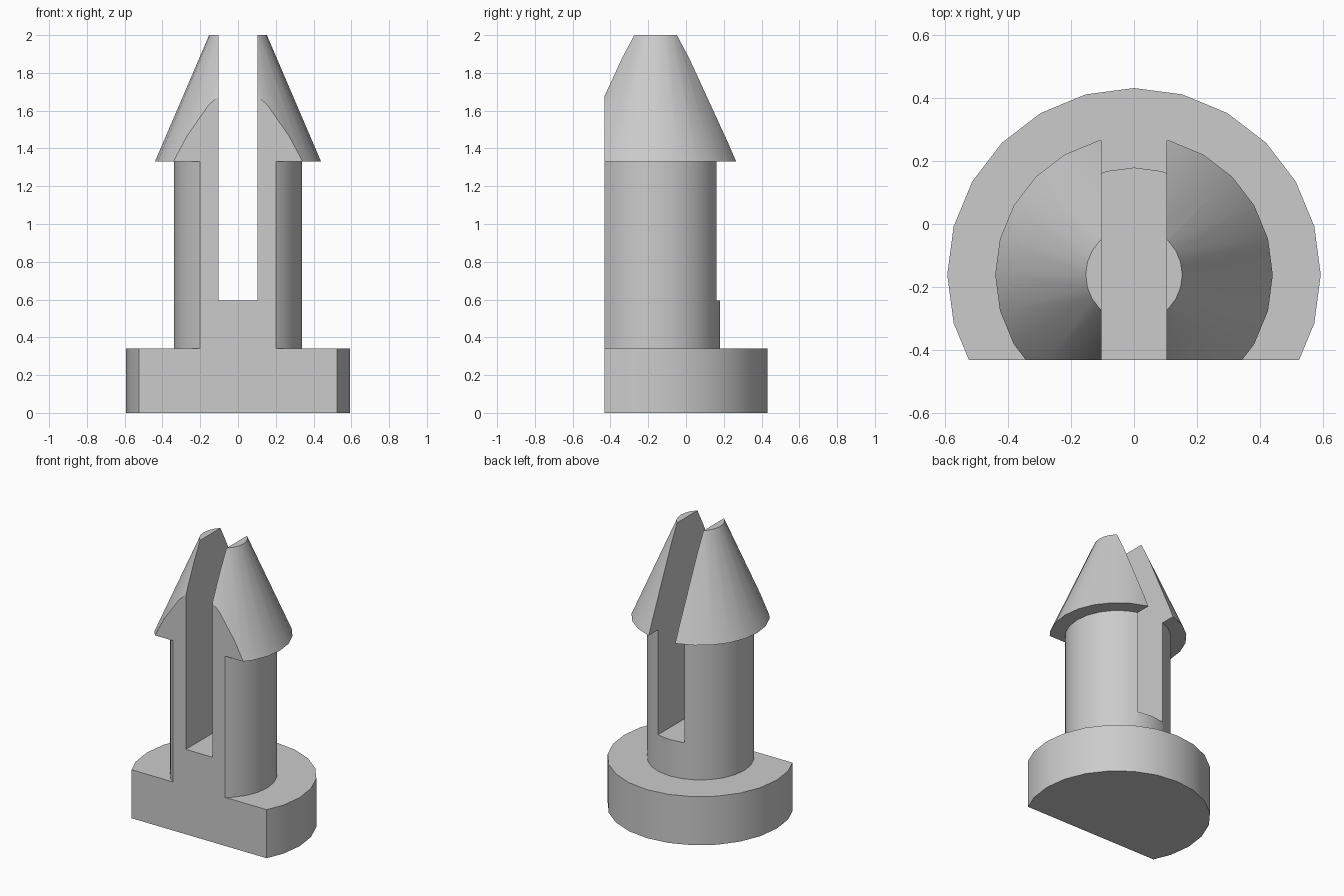
import bpy, bmesh, math
from mathutils import Matrix, Vector

default = bpy.data.objects.get("Cube")
if default:
    bpy.data.objects.remove(default, do_unlink=True)

AXIS_Y = -0.161      # centre line of the turned shape
FRONT_Y = -0.431     # flat front face
SIDES = 24
SLOT_WIDTH, SLOT_FLOOR = 0.205, 0.595

grey = bpy.data.materials.new("plain grey")
grey.use_nodes = True
colour = (0.6, 0.6, 0.6, 1)
grey.diffuse_color = colour
grey.node_tree.nodes["Principled BSDF"].inputs["Base Color"].default_value = colour


def make_object(name, bm):
    bmesh.ops.recalc_face_normals(bm, faces=bm.faces)
    mesh = bpy.data.meshes.new(name)
    bm.to_mesh(mesh)
    bm.free()
    mesh.materials.append(grey)
    obj = bpy.data.objects.new(name, mesh)
    bpy.context.collection.objects.link(obj)
    return obj


# Turned body: round foot, shaft and barbed conical tip in one profile
profile = [(0.592, 0), (0.592, 0.34), (0.34, 0.34), (0.34, 1.33), (0.44, 1.33), (0.153, 2)]
bm = bmesh.new()
rings = []
for radius, z in profile:
    rings.append([bm.verts.new((radius * math.cos(math.tau * i / SIDES),
                                AXIS_Y + radius * math.sin(math.tau * i / SIDES), z))
                  for i in range(SIDES)])
for low, high in zip(rings, rings[1:]):
    for i in range(SIDES):
        j = (i + 1) % SIDES
        bm.faces.new((low[i], low[j], high[j], high[i]))
bm.faces.new(rings[0])
bm.faces.new(rings[-1])

# Flat front: slice the body and cap the opening
cut = bmesh.ops.bisect_plane(bm, geom=bm.verts[:] + bm.edges[:] + bm.faces[:],
                             plane_co=(0, FRONT_Y, 0), plane_no=(0, -1, 0), clear_outer=True)
edges = [e for e in cut["geom_cut"] if isinstance(e, bmesh.types.BMEdge)]
bmesh.ops.contextual_create(bm, geom=edges)
if any(e.is_boundary for e in bm.edges):
    bmesh.ops.holes_fill(bm, edges=[e for e in bm.edges if e.is_boundary])
body = make_object("split_clip_pin", bm)

# Slot through the shaft and tip, leaving two springy prongs
bm = bmesh.new()
bmesh.ops.create_cube(bm, size=1, matrix=Matrix.LocRotScale(
    Vector((0, 0, SLOT_FLOOR + 1)), None, Vector((SLOT_WIDTH, 2, 2))))
cutter = make_object("slot_cutter", bm)
cutter.hide_render = True

bpy.ops.object.select_all(action="DESELECT")
bpy.context.view_layer.objects.active = body
body.select_set(True)
slot = body.modifiers.new("slot", "BOOLEAN")
slot.operation = "DIFFERENCE"
slot.solver = "EXACT"
slot.object = cutter
bpy.ops.object.modifier_apply(modifier=slot.name)
bpy.data.objects.remove(cutter, do_unlink=True)

# Soft round walls, crisp corners
bpy.ops.object.shade_smooth_by_angle(angle=math.radians(30))
